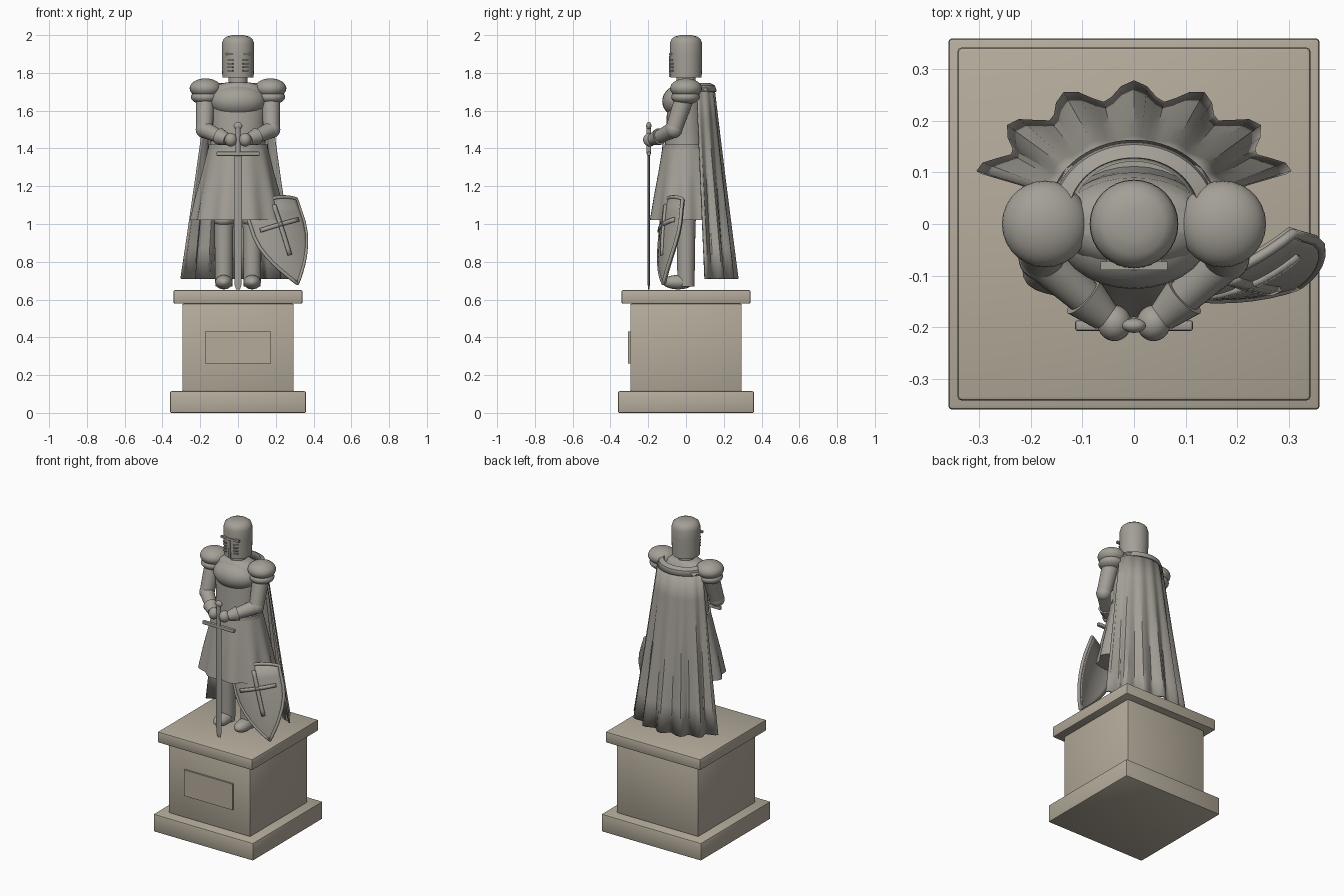
import bpy, bmesh
from math import sin, cos, pi, radians
from mathutils import Vector, Matrix, Euler

if "Cube" in bpy.data.objects:
    bpy.data.objects.remove(bpy.data.objects["Cube"])


def material(name, rgb):
    m = bpy.data.materials.new(name)
    m.diffuse_color = (*rgb, 1)
    m.use_nodes = True
    m.node_tree.nodes["Principled BSDF"].inputs["Base Color"].default_value = m.diffuse_color
    return m


STATUE = material("weathered_bronze", (0.37, 0.35, 0.31))
STONE = material("tan_stone", (0.46, 0.41, 0.33))


def finish(name, bm, mat=STATUE, smooth=40):
    bmesh.ops.recalc_face_normals(bm, faces=bm.faces)
    me = bpy.data.meshes.new(name)
    bm.to_mesh(me)
    bm.free()
    ob = bpy.data.objects.new(name, me)
    bpy.context.collection.objects.link(ob)
    me.materials.append(mat)
    if smooth:
        bpy.ops.object.select_all(action='DESELECT')
        ob.select_set(True)
        bpy.context.view_layer.objects.active = ob
        bpy.ops.object.shade_smooth_by_angle(angle=radians(smooth))
    return ob


def box(name, c, size, bevel=0, mat=STATUE, rot=None):
    bm = bmesh.new()
    bmesh.ops.create_cube(bm, size=1, matrix=Matrix.Diagonal((*size, 1)))
    if bevel:
        bmesh.ops.bevel(bm, geom=bm.edges[:], offset=bevel, segments=2, affect='EDGES', profile=0.5)
    bmesh.ops.transform(bm, verts=bm.verts, matrix=Matrix.Translation(c) @ (rot or Matrix()))
    return finish(name, bm, mat)


def ball(name, c, r):
    bm = bmesh.new()
    bmesh.ops.create_uvsphere(bm, u_segments=28, v_segments=16, radius=1,
                              matrix=Matrix.Translation(c) @ Matrix.Diagonal((*r, 1)))
    return finish(name, bm)


def tube(name, p, q, r1, r2):
    p, q = Vector(p), Vector(q)
    d = q - p
    bm = bmesh.new()
    bmesh.ops.create_cone(bm, cap_ends=True, segments=24, radius1=r1, radius2=r2, depth=d.length,
                          matrix=Matrix.Translation((p + q) / 2) @ d.to_track_quat('Z', 'Y').to_matrix().to_4x4())
    return finish(name, bm)


def loft(name, rings, n=32, waves=0):
    """Stacked ellipses (z, rx, ry, centre y, fold depth)."""
    bm = bmesh.new()
    rows = []
    for z, rx, ry, cy, fold in rings:
        row = []
        for i in range(n):
            a = 2 * pi * i / n
            k = 1 + fold * cos(waves * a)
            row.append(bm.verts.new((rx * k * cos(a), cy + ry * k * sin(a), z)))
        rows.append(row)
    for lo, hi in zip(rows, rows[1:]):
        for i in range(n):
            j = (i + 1) % n
            bm.faces.new((lo[i], lo[j], hi[j], hi[i]))
    bm.faces.new(rows[0])
    bm.faces.new(rows[-1])
    return finish(name, bm)


def sheet(name, rows, thick, smooth=25, offset=0):
    """Grid of points thickened into cloth or plate."""
    bm = bmesh.new()
    vs = [[bm.verts.new(p) for p in r] for r in rows]
    for a, b in zip(vs, vs[1:]):
        for i in range(len(a) - 1):
            bm.faces.new((a[i], a[i + 1], b[i + 1], b[i]))
    ob = finish(name, bm, STATUE, smooth)
    mod = ob.modifiers.new("thickness", 'SOLIDIFY')
    mod.thickness, mod.offset = thick, offset
    return ob


# Pedestal
box("pedestal_base", (0, 0, 0.0575), (0.72, 0.72, 0.115), 0.008, STONE)
box("pedestal_body", (0, 0, 0.346), (0.59, 0.59, 0.464), 0.008, STONE)
box("pedestal_cap", (0, 0, 0.614), (0.684, 0.684, 0.072), 0.008, STONE)
box("plaque", (0, -0.297, 0.347), (0.35, 0.018, 0.17), 0, STONE)

# Helmet, with visor slit, ridge and breathing slots
loft("helmet", [(1.775, .083, .083, 0, 0), (1.9, .086, .086, 0, 0), (1.955, .085, .085, 0, 0),
                (1.978, .078, .078, 0, 0), (1.992, .06, .06, 0, 0), (2.0, .03, .03, 0, 0)])
tube("neck", (0, 0, 1.7), (0, 0, 1.79), .052, .05)
box("visor_slit", (0, -.081, 1.9), (.13, .016, .013))
box("helmet_ridge", (0, -.084, 1.835), (.012, .012, .115))
for s in (-1, 1):
    for k in range(4):
        turn = Matrix.Rotation(s * .5, 4, 'Z')
        box("breathing_slot", (s * .039, -.077, 1.868 - k * .019), (.03, .012, .007), rot=turn)

# Torso, breastplate and skirt
loft("torso", [(1.38, .15, .115, 0, 0), (1.5, .14, .105, 0, 0), (1.62, .15, .1, 0, 0),
               (1.7, .145, .09, 0, 0), (1.735, .12, .07, 0, 0), (1.75, .06, .055, 0, 0)])
ball("breastplate", (0, -.02, 1.65), (.148, .106, .09))
loft("belt", [(1.385, .16, .127, 0, 0), (1.42, .158, .125, 0, 0)])
loft("skirt", [(1.02, .243, .19, 0, .05), (1.15, .217, .17, 0, .035), (1.28, .186, .147, 0, .015),
               (1.41, .156, .124, 0, 0)], 80, 10)

# Paired limbs
for s, side in ((-1, "left"), (1, "right")):
    ball(side + "_pauldron", (s * .172, 0, 1.718), (.084, .084, .053))
    ball(side + "_lower_pauldron", (s * .174, -.003, 1.672), (.075, .075, .04))
    elbow, wrist = (s * .178, -.065, 1.5), (s * .07, -.165, 1.45)
    tube(side + "_upper_arm", (s * .172, 0, 1.69), elbow, .052, .044)
    ball(side + "_elbow", elbow, (.046, .046, .046))
    tube(side + "_forearm", elbow, wrist, .044, .032)
    tube(side + "_gauntlet_cuff", (s * .098, -.14, 1.463), (s * .055, -.18, 1.447), .045, .03)
    ball(side + "_hand", (s * .038, -.192, 1.446), (.033, .035, .036))
    tube(side + "_thigh", (s * .075, 0, .98), (s * .075, 0, 1.2), .05, .06)
    tube(side + "_shin", (s * .075, 0, .67), (s * .075, 0, .99), .045, .05)
    ball(side + "_knee", (s * .075, -.012, 1.02), (.053, .052, .035))
    ball(side + "_boot", (s * .075, -.042, .692), (.046, .083, .038))

# Sword held point down
SY = -.197
tube("sword_grip", (0, SY, 1.37), (0, SY, 1.51), .013, .013)
ball("sword_pommel", (0, SY, 1.52), (.023, .014, .02))
box("sword_guard", (0, SY, 1.372), (.228, .02, .022), .004)
loft("sword_blade", [(.652, .01, .003, SY, 0), (.68, .019, .006, SY, 0), (1.37, .021, .007, SY, 0)], 4)

# Cape: pleats deepen toward the hem
A = [radians(-77 + 154 * i / 36) for i in range(37)]
cape = []
for k in range(7):
    t = k / 6
    row = []
    for i, a in enumerate(A):
        f = 1 + (.015 + .075 * t) * cos(2 * pi * i / 6 + .35 * sin(a))
        row.append(((.158 + .127 * t) * f * sin(a), .03 + .02 * t + (.115 + .09 * t) * f * cos(a), 1.72 - 1.01 * t))
    cape.append(row)
sheet("cape", cape, .01)
sheet("cape_collar", [[(r * sin(a), .02 + r * .86 * cos(a), z) for a in A]
                      for r, z in ((.162, 1.70), (.152, 1.73), (.128, 1.742), (.122, 1.70))], .008, 40)

# Curved shield with rim and cross, leaning on the right side
FRAME = Matrix.Translation((.21, -.08, .99)) @ Matrix.Rotation(radians(22), 4, 'Z') @ \
    Matrix.Rotation(radians(-15), 4, 'Y') @ Matrix.Rotation(radians(-11), 4, 'X')


def on_shield(u, v, lift=0):
    return FRAME @ Vector((u, -.03 + 1.5 * u * u + .2 * v * v - lift, v))


def half_width(v):
    return .148 if v > -.02 else .148 * max(0.0, 1 - ((-.02 - v) / .305) ** 1.7)


V = [.11, .05, -.02, -.08, -.14, -.19, -.23, -.27, -.3, -.324]
U = [i / 6 - 1 for i in range(13)]
grid = [[on_shield(u * half_width(v), v + (.035 * (1 - u * u) if v == .11 else 0)) for u in U] for v in V]
sheet("shield", grid, .02, 40)
edge = [on_shield(half_width(v), v, .006) for v in V]
edge += [on_shield(-half_width(v), v, .006) for v in reversed(V)]
edge += [on_shield(u * .148, .11 + .035 * (1 - u * u), .006) for u in U[1:-1]]
cu = bpy.data.curves.new("shield_rim", 'CURVE')
cu.dimensions, cu.bevel_depth, cu.bevel_resolution = '3D', .01, 2
sp = cu.splines.new('POLY')
sp.points.add(len(edge) - 1)
for pt, co in zip(sp.points, edge):
    pt.co = (*co, 1)
sp.use_cyclic_u = True
cu.materials.append(STATUE)
bpy.context.collection.objects.link(bpy.data.objects.new("shield_rim", cu))
sheet("shield_cross_upright", [[on_shield(u, .11 - .28 * k / 8, .013) for u in (-.011, .011)] for k in range(9)], .014)
sheet("shield_cross_bar", [[on_shield(-.112 + .224 * k / 8, v, .013) for v in (-.011, .011)] for k in range(9)], .014)
